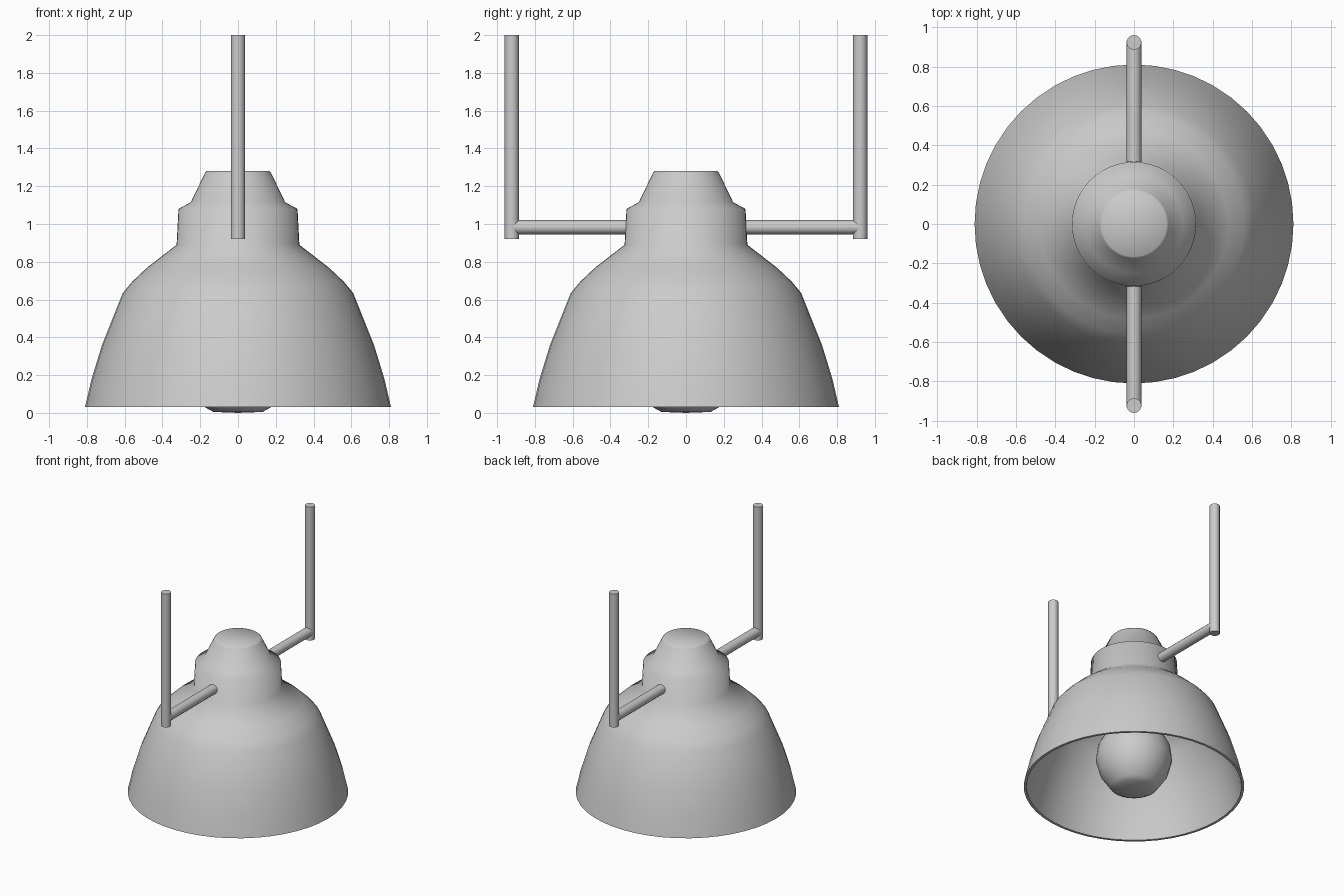
import bpy, bmesh, math
from mathutils import Matrix, Vector

if "Cube" in bpy.data.objects:
    bpy.data.objects.remove(bpy.data.objects["Cube"])


def finish(bm, name, angle):
    bmesh.ops.remove_doubles(bm, verts=bm.verts, dist=1e-4)
    bmesh.ops.recalc_face_normals(bm, faces=bm.faces)
    mesh = bpy.data.meshes.new(name)
    bm.to_mesh(mesh)
    bm.free()
    ob = bpy.data.objects.new(name, mesh)
    bpy.context.collection.objects.link(ob)
    bpy.ops.object.select_all(action='DESELECT')
    ob.select_set(True)
    bpy.context.view_layer.objects.active = ob
    bpy.ops.object.shade_smooth_by_angle(angle=math.radians(angle))
    return ob


def lathe(name, profile, steps=48, angle=65):
    bm = bmesh.new()
    vs = [bm.verts.new((r, 0, z)) for r, z in profile]
    es = [bm.edges.new(p) for p in zip(vs, vs[1:])]
    bmesh.ops.spin(bm, geom=vs + es, cent=(0, 0, 0), axis=(0, 0, 1),
                   angle=math.tau, steps=steps, use_merge=True)
    return finish(bm, name, angle)


def rod(name, a, b, radius=0.038, sides=12):
    a, b = Vector(a), Vector(b)
    d = b - a
    bm = bmesh.new()
    rot = Vector((0, 0, 1)).rotation_difference(d).to_matrix().to_4x4()
    bmesh.ops.create_cone(bm, cap_ends=True, segments=sides, radius1=radius,
                          radius2=radius, depth=d.length,
                          matrix=Matrix.Translation((a + b) / 2) @ rot)
    return finish(bm, name, 40)


# Thin bell shade: outside from crown to rim, then back up the inside
lathe("shade", [
    (0, 1.28), (0.165, 1.28), (0.175, 1.27), (0.25, 1.115), (0.315, 1.08),
    (0.325, 0.89), (0.48, 0.77), (0.56, 0.695), (0.61, 0.635), (0.72, 0.36),
    (0.775, 0.18), (0.81, 0.03),
    (0.79, 0.03), (0.755, 0.18), (0.70, 0.36), (0.59, 0.63), (0.54, 0.685),
    (0.46, 0.76), (0.305, 0.88), (0.295, 1.07), (0.235, 1.10), (0.16, 1.26),
    (0, 1.26)])

# Light bulb with a flattened tip and a narrow neck
lathe("bulb", [
    (0, 0), (0.13, 0.005), (0.175, 0.03), (0.25, 0.14), (0.28, 0.25),
    (0.265, 0.36), (0.21, 0.46), (0.15, 0.56), (0.12, 0.68), (0.12, 1.0),
    (0, 1.0)], steps=32)

# Hanging bracket: side arm and upright on each side
for s, side in ((-1, "front"), (1, "back")):
    rod(side + "_arm", (0, s * 0.28, 0.983), (0, s * 0.93, 0.983))
    rod(side + "_upright", (0, s * 0.922, 0.92), (0, s * 0.922, 2.0))
